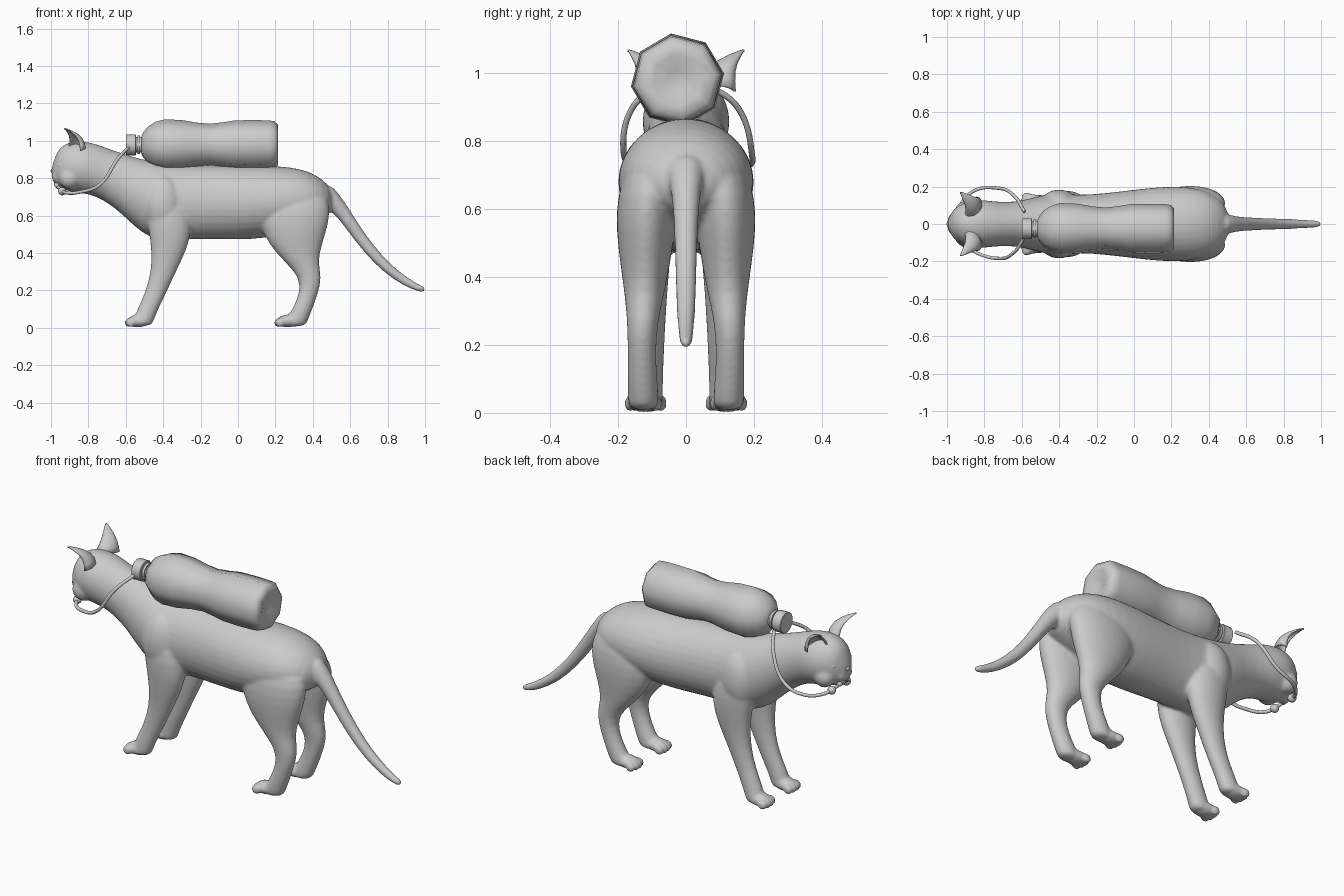
import bpy, bmesh
from math import sin, cos, pi, radians
from mathutils import Vector, Matrix

cube = bpy.data.objects.get("Cube")
if cube:
    bpy.data.objects.remove(cube)

grey = bpy.data.materials.new("plain_grey")
grey.use_nodes = True
grey.diffuse_color = (0.6, 0.6, 0.6, 1)
grey.node_tree.nodes["Principled BSDF"].inputs["Base Color"].default_value = (0.6, 0.6, 0.6, 1)


def finish(name, bm, angle=60):
    bmesh.ops.recalc_face_normals(bm, faces=bm.faces)
    mesh = bpy.data.meshes.new(name)
    bm.to_mesh(mesh)
    bm.free()
    mesh.materials.append(grey)
    ob = bpy.data.objects.new(name, mesh)
    bpy.context.collection.objects.link(ob)
    bpy.ops.object.select_all(action='DESELECT')
    ob.select_set(True)
    bpy.context.view_layer.objects.active = ob
    bpy.ops.object.shade_smooth_by_angle(angle=radians(angle))
    return ob


def mirror_y(ob):
    mod = ob.modifiers.new("mirror", 'MIRROR')
    mod.use_axis = (False, True, False)


def loft(bm, sections, sides=16, turn=0.0):
    """Skin closed rings given as (centre, half-axis u, half-axis v)."""
    rings = []
    for c, u, v in sections:
        angles = [turn + 2 * pi * i / sides for i in range(sides)]
        rings.append([bm.verts.new(Vector(c) + Vector(u) * cos(a) + Vector(v) * sin(a)) for a in angles])
    for r, s in zip(rings, rings[1:]):
        for i in range(sides):
            j = (i + 1) % sides
            bm.faces.new((r[i], r[j], s[j], s[i]))
    bm.faces.new(rings[0])
    bm.faces.new(rings[-1])


def ball(bm, centre, radii, seg=16):
    m = Matrix.Translation(centre) @ Matrix.Diagonal((*radii, 1))
    bmesh.ops.create_uvsphere(bm, u_segments=seg, v_segments=seg // 2, radius=1, matrix=m)


def tube(name, points, radius):
    cu = bpy.data.curves.new(name, 'CURVE')
    cu.dimensions = '3D'
    cu.bevel_depth = radius
    cu.bevel_resolution = 3
    cu.use_fill_caps = True
    sp = cu.splines.new('BEZIER')
    sp.bezier_points.add(len(points) - 1)
    for p, co in zip(sp.bezier_points, points):
        p.co = co
        p.handle_left_type = p.handle_right_type = 'AUTO'
    cu.materials.append(grey)
    ob = bpy.data.objects.new(name, cu)
    bpy.context.collection.objects.link(ob)
    return ob


# Cat body: head to rump as (x, bottom, top, half width)
torso = [(-.997, .80, .86, .022), (-.982, .765, .90, .05), (-.965, .75, .95, .08),
         (-.93, .735, .985, .107), (-.88, .72, 1.0, .128), (-.82, .715, 1.0, .133),
         (-.76, .70, .987, .125), (-.68, .655, .957, .118), (-.6, .585, .93, .128),
         (-.52, .505, .907, .15), (-.42, .455, .887, .168), (-.3, .47, .872, .157),
         (-.15, .47, .872, .168), (0, .465, .872, .188), (.15, .475, .872, .205),
         (.28, .5, .865, .205), (.38, .54, .84, .185), (.45, .58, .80, .145), (.51, .62, .735, .075)]
# Legs as (front x, back x, z, centre y, half width)
front_leg = [(-.46, -.3, .74, .08, .06), (-.5, -.25, .63, .105, .078), (-.48, -.245, .52, .11, .07),
             (-.465, -.27, .42, .108, .06), (-.465, -.33, .3, .105, .047), (-.5, -.385, .18, .105, .042),
             (-.54, -.425, .1, .11, .043), (-.56, -.45, .04, .112, .045), (-.56, -.46, .008, .112, .043)]
hind_leg = [(.17, .47, .74, .09, .08), (.1, .5, .64, .115, .09), (.115, .485, .54, .118, .09),
            (.165, .45, .44, .12, .075), (.25, .428, .35, .122, .06), (.33, .452, .27, .128, .046),
            (.328, .428, .18, .13, .042), (.285, .395, .09, .128, .045), (.25, .375, .04, .125, .047),
            (.25, .36, .005, .125, .043)]
# Tail as (x, z, radius)
tail = [(.44, .73, .07), (.505, .685, .05), (.57, .605, .038), (.65, .485, .034), (.75, .362, .031),
        (.85, .275, .027), (.94, .222, .022), (.985, .206, .018), (1.002, .204, .011)]

bm = bmesh.new()
loft(bm, [((x, 0, (lo + hi) / 2), (0, w, 0), (0, 0, (hi - lo) / 2)) for x, lo, hi, w in torso])
rings = []
for i, (x, z, r) in enumerate(tail):
    a, b = tail[max(i - 1, 0)], tail[min(i + 1, len(tail) - 1)]
    up = Vector((a[1] - b[1], 0, b[0] - a[0])).normalized()
    rings.append(((x, 0, z), (0, r, 0), up * r))
loft(bm, rings)
for side in (1, -1):
    for leg, paw_x, paw_y in ((front_leg, -.535, .112), (hind_leg, .265, .125)):
        loft(bm, [(((a + b) / 2, side * y, z), ((b - a) / 2, 0, 0), (0, w, 0)) for a, b, z, y, w in leg])
        ball(bm, (paw_x, side * paw_y, .036), (.06, .05, .035))
        for k in (-1.5, -.5, .5, 1.5):
            ball(bm, (paw_x - .05 + .008 * abs(k), side * (paw_y + .027 * k), .028), (.028, .016, .026))
    # Muzzle pads, cheeks and shoulder blades
    ball(bm, (-.965, side * .025, .805), (.032, .035, .032))
    ball(bm, (-.9, side * .07, .80), (.06, .055, .06))
    ball(bm, (-.4, side * .1, .66), (.11, .088, .16))
ball(bm, (-.945, 0, .755), (.032, .035, .022))
cat = finish("cat_body", bm)
sub = cat.modifiers.new("subdivide", 'SUBSURF')
sub.levels = sub.render_levels = 1
remesh = cat.modifiers.new("blend", 'REMESH')
remesh.mode = 'VOXEL'
remesh.voxel_size = .0085
remesh.use_smooth_shade = True
smooth = cat.modifiers.new("soften", 'SMOOTH')
smooth.factor = .5
smooth.iterations = 8

# Eyes and nose
bm = bmesh.new()
ball(bm, (-.95, .062, .868), (.018, .022, .02))
mirror_y(finish("eyes", bm))
bm = bmesh.new()
ball(bm, (-.99, 0, .84), (.012, .018, .012))
finish("nose", bm)

# Ears: cupped sheets that open forwards and outwards
bm = bmesh.new()
base, tip = Vector((-.865, .085, .95)), Vector((-.928, .17, 1.068))
back, across = Vector((.75, -.5, .3)).normalized(), Vector((.5, .75, 0)).normalized()
rows = []
for t in (0, .2, .4, .6, .8, .93, 1):
    width = .066 * (1 - t) ** .8 + .002
    mid = base.lerp(tip, t) + back * .03 * sin(pi * t)
    rows.append([bm.verts.new(mid + width * (back * cos(a) * .7 + across * sin(a)))
                 for a in (radians(d) for d in range(-110, 111, 20))])
for r, s in zip(rows, rows[1:]):
    for i in range(len(r) - 1):
        bm.faces.new((r[i], r[i + 1], s[i + 1], s[i]))
ears = finish("ears", bm)
thick = ears.modifiers.new("thickness", 'SOLIDIFY')
thick.thickness = .008
mirror_y(ears)


# Bottle, its neck and cap, turned about one axis along the back
def turned(name, profile, sides, angle):
    b = bmesh.new()
    loft(b, [((x, -.025, .978), (0, r, 0), (0, 0, r)) for x, r in profile], sides, radians(8))
    return finish(name, b, angle)


turned("bottle", [(-.515, .05), (-.505, .07), (-.48, .1), (-.44, .125), (-.39, .138), (-.3, .134), (-.22, .12),
                  (-.15, .114), (-.08, .122), (-.02, .132), (.08, .134), (.165, .132), (.195, .128),
                  (.213, .11), (.213, .075), (.195, .03)], 8, 58)
turned("bottle_neck", [(-.56, .042), (-.5, .042)], 16, 40)
turned("neck_ring", [(-.538, .05), (-.525, .05)], 16, 40)
turned("bottle_cap", [(-.6, .054), (-.598, .056), (-.548, .056), (-.546, .054)], 16, 40)

# Strap on each side, from the cap to the mouth
tube("left_strap", [(-.585, .065, .965), (-.64, .15, .9), (-.74, .193, .765), (-.85, .18, .725),
                    (-.92, .115, .722), (-.945, .05, .735)], .009)
tube("right_strap", [(-.585, -.07, .965), (-.645, -.155, .9), (-.74, -.183, .765), (-.85, -.15, .725),
                     (-.92, -.105, .722), (-.945, -.05, .735)], .009)

# Mouthpiece: bar through the mouth with beads at its ends
tube("mouth_bar", [(-.945, -.05, .735), (-.972, -.03, .765), (-.975, 0, .772), (-.972, .03, .765),
                   (-.945, .05, .735)], .008)
bm = bmesh.new()
ball(bm, (-.94, .065, .73), (.022, .022, .022))
ball(bm, (-.968, .035, .762), (.014, .014, .014))
mirror_y(finish("mouth_beads", bm))
